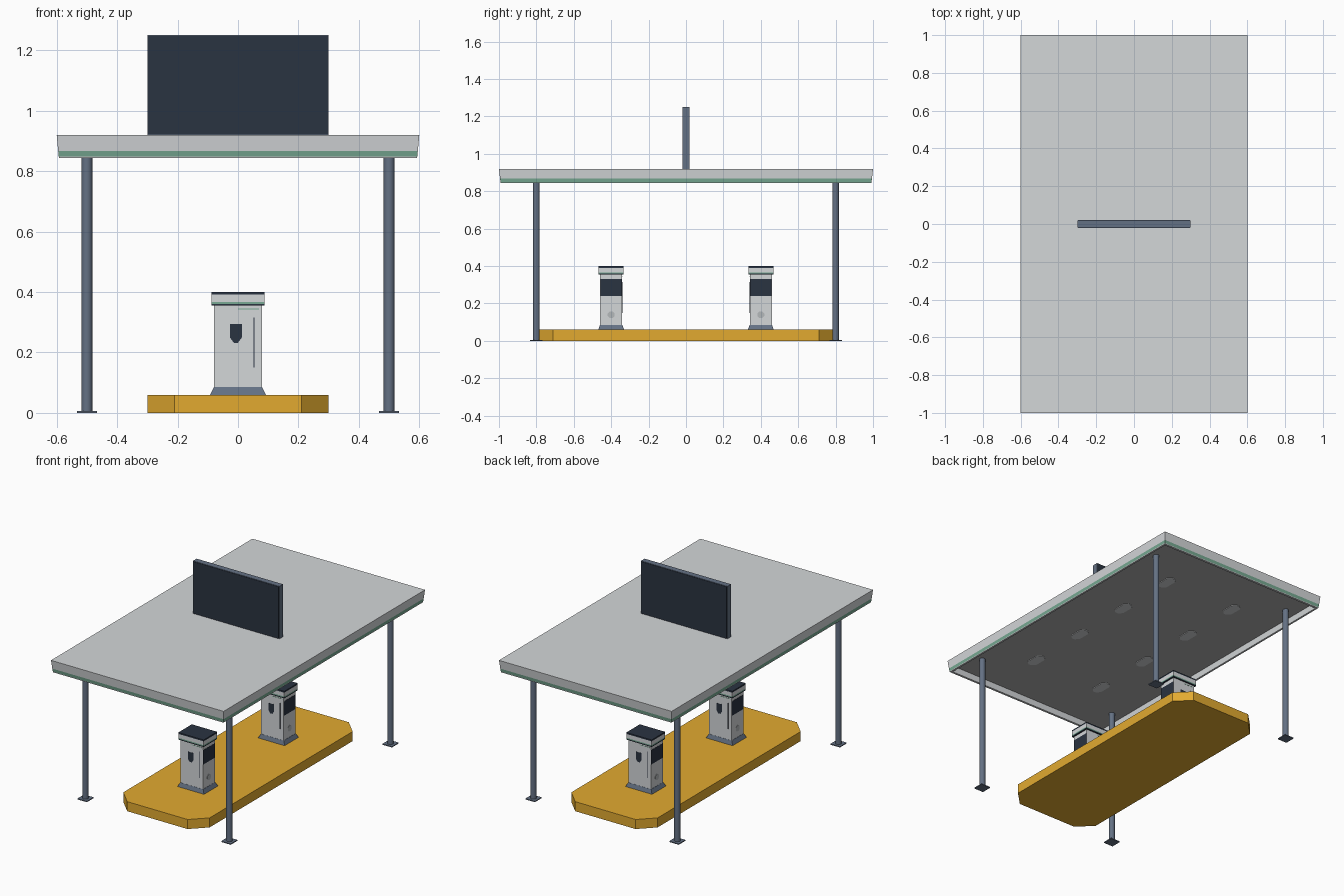
import bpy, bmesh, math

if "Cube" in bpy.data.objects:
    bpy.data.objects.remove(bpy.data.objects["Cube"])

def material(name, hexcode):
    rgb = [int(hexcode[i:i + 2], 16) / 255 for i in (0, 2, 4)]
    lin = [c / 12.92 if c <= 0.04045 else ((c + 0.055) / 1.055) ** 2.4 for c in rgb]
    m = bpy.data.materials.new(name)
    m.diffuse_color = (*lin, 1)
    m.use_nodes = True
    m.node_tree.nodes["Principled BSDF"].inputs["Base Color"].default_value = m.diffuse_color
    return m

WHITE = material("light_grey", "d4d7d9")
GREEN = material("green_trim", "78aa93")
DARK = material("dark_navy", "2a3341")
SLATE = material("slate_metal", "647184")
YELLOW = material("kerb_yellow", "e2aa30")
CEIL = material("ceiling_grey", "b0b0b0")
MARK = material("mid_grey", "b4b8ba")

def finish(name, bm, mats):
    bmesh.ops.recalc_face_normals(bm, faces=bm.faces)
    me = bpy.data.meshes.new(name)
    bm.to_mesh(me)
    bm.free()
    for m in mats:
        me.materials.append(m)
    ob = bpy.data.objects.new(name, me)
    bpy.context.collection.objects.link(ob)
    return ob

def loft(name, rings, mats, loc=(0, 0), cut=0.0):
    """Stack of rectangles (half x, half y, z); one material per level."""
    bm = bmesh.new()
    loops = []
    for hx, hy, z in rings:
        if cut:
            pts = [(hx, hy - cut), (hx - cut, hy), (cut - hx, hy), (-hx, hy - cut),
                   (-hx, cut - hy), (cut - hx, -hy), (hx - cut, -hy), (hx, cut - hy)]
        else:
            pts = [(hx, hy), (-hx, hy), (-hx, -hy), (hx, -hy)]
        loops.append([bm.verts.new((x + loc[0], y + loc[1], z)) for x, y in pts])
    n = len(loops[0])
    for k in range(len(loops) - 1):
        a, b = loops[k], loops[k + 1]
        for i in range(n):
            j = (i + 1) % n
            bm.faces.new((a[i], a[j], b[j], b[i])).material_index = min(k, len(mats) - 1)
    bm.faces.new(loops[0][::-1])
    bm.faces.new(loops[-1]).material_index = len(mats) - 1
    return finish(name, bm, mats)

def box(name, lo, hi, mat):
    c = [(a + b) / 2 for a, b in zip(lo, hi)]
    return loft(name, [(abs(hi[0] - lo[0]) / 2, abs(hi[1] - lo[1]) / 2, z)
                       for z in (lo[2], hi[2])], [mat], c[:2])

def plate(name, outline, start, depth, mat, axis, side, oy):
    """Thin outline (u, z) raised from a pump face; turned 180 degrees for side -1."""
    bm = bmesh.new()
    def ring(d):
        if axis == 'y':
            return [bm.verts.new((u * side, oy - d * side, z)) for u, z in outline]
        return [bm.verts.new((d * side, oy + u * side, z)) for u, z in outline]
    a, b = ring(start - 0.002), ring(start + depth)
    for i in range(len(a)):
        j = (i + 1) % len(a)
        bm.faces.new((a[i], a[j], b[j], b[i]))
    bm.faces.new(a)
    bm.faces.new(b)
    return finish(name, bm, [mat])

def rect(u0, u1, z0, z1):
    return [(u0, z0), (u1, z0), (u1, z1), (u0, z1)]

# Island kerb with cut corners
loft("island", [(0.3, 0.8, 0), (0.3, 0.8, 0.06)], [YELLOW], cut=0.09)

# Canopy: hollow underneath, with a green band at its lower edge
loft("canopy", [(0.575, 0.97, 0.881), (0.58, 0.976, 0.843), (0.592, 0.99, 0.843),
                (0.593, 0.991, 0.848), (0.595, 0.994, 0.867), (0.6, 1.0, 0.92)],
     [WHITE, WHITE, WHITE, GREEN, WHITE])
loft("ceiling_panel", [(0.575, 0.97, 0.879), (0.575, 0.97, 0.882)], [CEIL])

# Ceiling lights
for x in (-0.25, 0.25):
    for y in (-0.6, -0.2, 0.2, 0.6):
        loft("ceiling_light", [(0.032, 0.062, 0.875), (0.032, 0.062, 0.88)],
             [WHITE], (x, y), cut=0.022)

# Columns and foot plates
for x in (-0.5, 0.5):
    for y in (-0.8, 0.8):
        bpy.ops.mesh.primitive_cylinder_add(vertices=16, radius=0.018, depth=0.878,
                                            location=(x, y, 0.441))
        col = bpy.context.object
        col.name = "column"
        col.data.materials.append(SLATE)
        bpy.ops.object.shade_smooth_by_angle()
        box("column_foot", (x - 0.033, y - 0.033, 0), (x + 0.033, y + 0.033, 0.006), SLATE)

# Roof sign: slate frame with dark boards on both sides
box("sign_frame", (-0.3, -0.018, 0.918), (0.3, 0.018, 1.25), SLATE)
for s in (-1, 1):
    box("sign_board", (-0.297, s * 0.017, 0.921), (0.297, s * 0.02, 1.247), DARK)

# Fuel pumps
for y in (-0.4, 0.4):
    loft("pump_base", [(0.092, 0.069, 0.001), (0.092, 0.069, 0.06), (0.08, 0.06, 0.085)],
         [SLATE], (0, y))
    loft("pump_body", [(0.079, 0.059, 0.08), (0.079, 0.059, 0.358)], [WHITE], (0, y))
    loft("pump_cap", [(0.088, 0.067, 0.355), (0.088, 0.067, 0.361), (0.088, 0.067, 0.367),
                      (0.088, 0.067, 0.391), (0.088, 0.067, 0.4)],
         [DARK, GREEN, WHITE, DARK], (0, y))
    for s in (-1, 1):
        plate("pump_screen", rect(-0.058, 0.058, 0.24, 0.33), 0.079, 0.001, DARK, 'x', s, y)
        badge = [(0.02 * math.cos(math.pi * (i + .5) / 4),
                  0.14 + 0.02 * math.sin(math.pi * (i + .5) / 4)) for i in range(8)]
        plate("pump_side_cover", badge, 0.079, 0.001, MARK, 'x', s, y)
        nozzle = [(-0.027, 0.25), (-0.014, 0.232), (0.0, 0.232), (0.013, 0.25),
                  (0.013, 0.294), (-0.027, 0.294)]
        plate("pump_nozzle", nozzle, 0.059, 0.001, DARK, 'y', s, y)
        plate("pump_hose", rect(0.052, 0.055, 0.15, 0.315), 0.059, 0.001, DARK, 'y', s, y)
        plate("pump_trim", rect(0.0, 0.07, 0.342, 0.345), 0.059, 0.001, GREEN, 'y', s, y)
